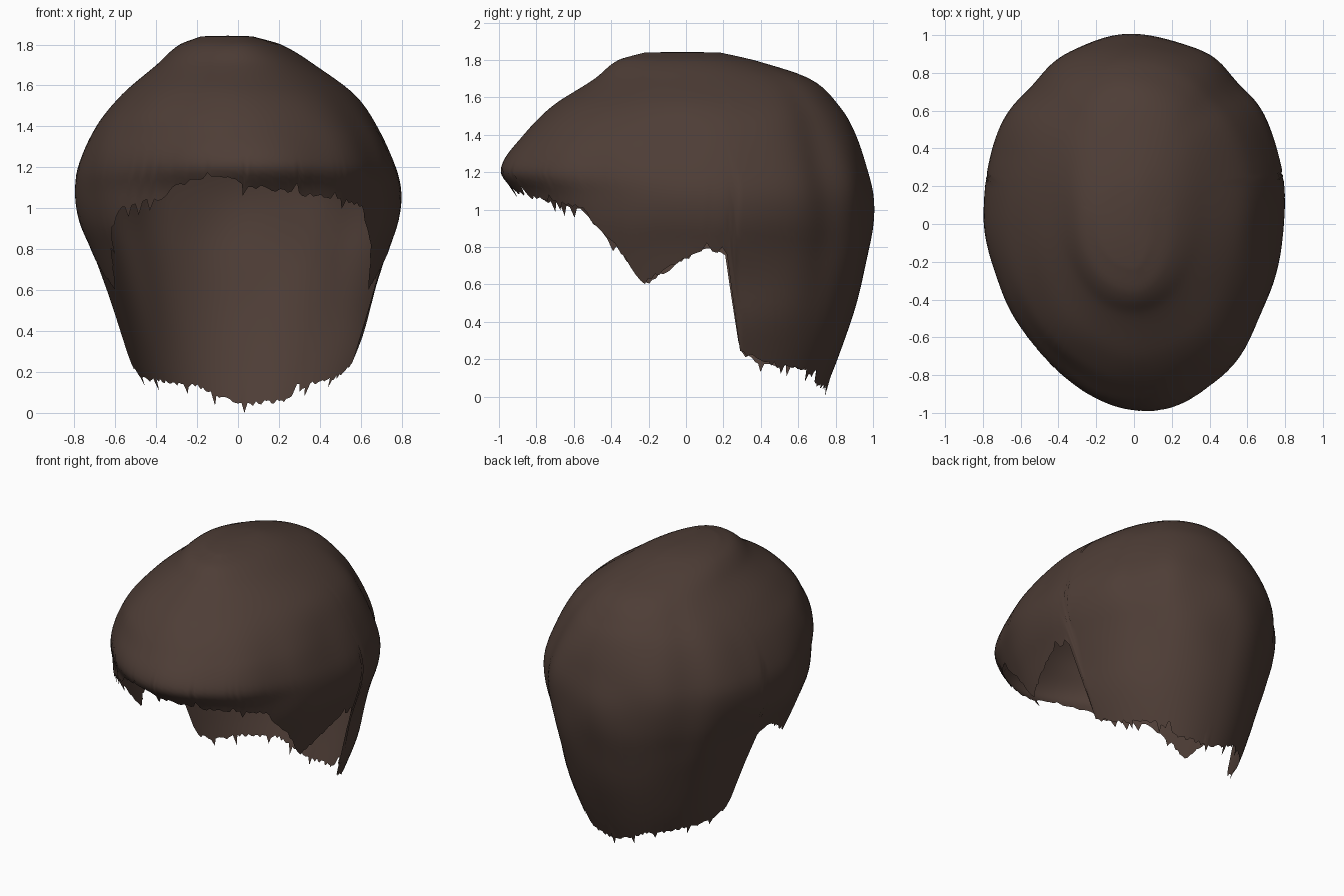
import bpy, bmesh, random
from math import sin, cos, radians, exp, copysign
from mathutils import Vector, noise

random.seed(4)
cube = bpy.data.objects.get("Cube")
if cube:
    bpy.data.objects.remove(cube)

# Horizontal sections: height, front y, back y, right x, left x, y of the widest point
SECTIONS = [
    (0.00, -0.40, 0.73, -0.43, 0.46, 0.16),
    (0.20, -0.55, 0.81, -0.52, 0.55, 0.13),
    (0.40, -0.68, 0.88, -0.585, 0.63, 0.10),
    (0.60, -0.78, 0.94, -0.645, 0.68, 0.06),
    (0.80, -0.84, 0.98, -0.72, 0.735, 0.05),
    (0.93, -0.87, 0.995, -0.77, 0.775, 0.05),
    (1.08, -0.91, 0.995, -0.795, 0.79, 0.06),
    (1.21, -0.99, 0.97, -0.785, 0.765, 0.06),
    (1.40, -0.87, 0.905, -0.70, 0.68, 0.06),
    (1.55, -0.72, 0.82, -0.575, 0.57, 0.08),
    (1.70, -0.49, 0.66, -0.40, 0.375, 0.08),
    (1.80, -0.36, 0.36, -0.285, 0.21, 0.04),
    (1.84, -0.22, 0.18, -0.18, 0.07, 0.00),
]
# Lower hairline: angle in degrees (0 left, 90 back, 180 right, 270 front), height
HAIRLINE = [
    (-90, 1.11), (-70, 1.07), (-50, 1.04), (-41, 1.01), (-28, 0.80), (-20, 0.60),
    (-8, 0.71), (3, 0.79), (9, 0.76), (11, 0.50), (12, 0.24), (24, 0.18),
    (47, 0.15), (65, 0.06), (90, 0.04), (100, 0.08), (112, 0.13), (156, 0.17),
    (168, 0.24), (169, 0.50), (171, 0.76), (177, 0.79), (188, 0.71), (201, 0.60),
    (210, 0.80), (222, 1.00), (238, 1.05), (244, 1.12), (262, 1.16), (270, 1.11),
]
# Roundness of each quarter (1 is an ellipse, less is fuller): below and above the brow
FULLNESS = {
    ("front", "right"): (1.08, 0.96), ("front", "left"): (1.0, 1.0),
    ("back", "right"): (0.95, 0.95), ("back", "left"): (0.92, 0.95),
}
COLUMNS, ROWS, TOP = 240, 40, 1.84


def smooth_lookup(table, x):
    """Cubic interpolation through the rows of a table."""
    x = min(max(x, table[0][0]), table[-1][0])
    i = next(k for k in range(len(table) - 1) if x <= table[k + 1][0])
    p, q = table[i], table[i + 1]
    before, after = table[max(i - 1, 0)], table[min(i + 2, len(table) - 1)]
    h = q[0] - p[0]
    u = (x - p[0]) / h
    out = []
    for k in range(1, len(p)):
        m0 = (q[k] - before[k]) / (q[0] - before[0]) * h
        m1 = (after[k] - p[k]) / (after[0] - p[0]) * h
        out.append((2*u**3 - 3*u**2 + 1) * p[k] + (u**3 - 2*u**2 + u) * m0
                   + (3*u**2 - 2*u**3) * q[k] + (u**3 - u**2) * m1)
    return out


def hairline(deg):
    for (a, za), (b, zb) in zip(HAIRLINE, HAIRLINE[1:]):
        if deg <= b:
            return za + (zb - za) * (deg - a) / (b - a)
    return HAIRLINE[-1][1]


def clamp(value):
    return max(0.0, min(1.0, value))


def surface_point(deg, z):
    front, back, right, left, mid = smooth_lookup(SECTIONS, z)
    c, s = cos(radians(deg)), sin(radians(deg))
    low, high = FULLNESS["back" if s > 0 else "front", "left" if c > 0 else "right"]
    power = low + (high - low) * clamp((z - 1.2) * 4)
    x = (left if c > 0 else -right) * copysign(abs(c) ** power, c)
    y = mid + (back - mid if s > 0 else mid - front) * copysign(abs(s) ** power, s)
    # Soft groove behind each ear and gentle unevenness of the hair
    side = min(abs(deg - 47), abs(deg - 133))
    fade = clamp(min((z - 0.3) * 2, (1.8 - z) * 4))
    groove = 0.02 * exp(-(side / 9) ** 2) * fade
    lump = 0.02 * noise.noise(Vector((x * 3, y * 3, z * 2.5))) * fade
    scale = 1 - groove + lump
    # Shift the brow slightly to the left
    drift = 0.06 * clamp(-s) ** 2 * clamp(min((z - 0.9) * 4, (1.6 - z) * 4))
    return Vector((x * scale + drift, mid + (y - mid) * scale, z))


# Hair shell, open at the face, ears and neck
bm = bmesh.new()
columns = []
for i in range(COLUMNS):
    deg = -90 + 360 * i / COLUMNS
    edge = hairline(deg) + random.uniform(-0.012, 0.012)
    if random.random() < 0.1:
        edge += random.choice((-0.05, 0.04))      # ragged strand tips
    edge = max(edge, 0.0)
    column = []
    for j in range(ROWS):
        t = j / (ROWS - 1)
        z = TOP - (TOP - edge) * (0.6 * t ** 2 + 0.4 * t)
        column.append(bm.verts.new(surface_point(deg, z)))
    columns.append(column)
lowest = min(columns, key=lambda col: col[-1].co.z)[-1]
lowest.co.z = 0.0

crown = bm.verts.new((-0.05, -0.02, TOP + 0.003))
for i, column in enumerate(columns):
    following = columns[(i + 1) % COLUMNS]
    bm.faces.new((crown, column[0], following[0]))
    for j in range(ROWS - 1):
        bm.faces.new((column[j], column[j + 1], following[j + 1], following[j]))

mesh = bpy.data.meshes.new("hair_shell")
bm.to_mesh(mesh)
bm.free()
hair = bpy.data.objects.new("hair_shell", mesh)
bpy.context.collection.objects.link(hair)

# Dark brown hair colour
brown = bpy.data.materials.new("dark_brown_hair")
brown.use_nodes = True
colour = (0.076, 0.047, 0.037, 1)
brown.diffuse_color = colour
brown.node_tree.nodes["Principled BSDF"].inputs["Base Color"].default_value = colour
mesh.materials.append(brown)

bpy.context.view_layer.objects.active = hair
hair.select_set(True)
bpy.ops.object.shade_smooth_by_angle(angle=radians(60))
